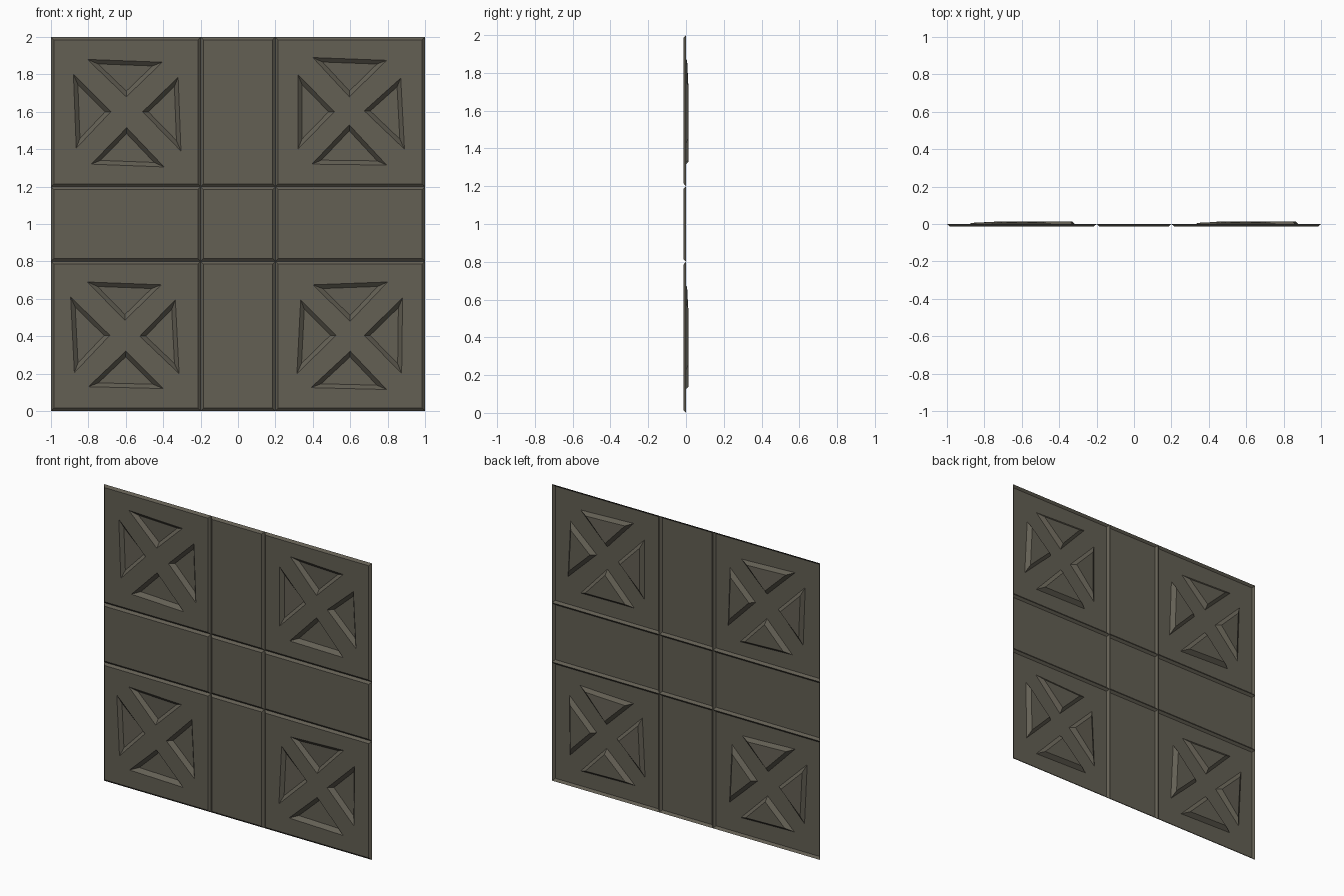
import bpy, bmesh
from mathutils import Vector

if "Cube" in bpy.data.objects:
    bpy.data.objects.remove(bpy.data.objects["Cube"])

FRONT, RIM, DEEP, SHALLOW = -0.0135, 0.0, 0.0135, 0.006
BEVEL, WALL = 0.015, 0.022

mat = bpy.data.materials.new("dark olive grey")
mat.diffuse_color = (0.125, 0.115, 0.088, 1)
mat.use_nodes = True
mat.node_tree.nodes["Principled BSDF"].inputs["Base Color"].default_value = mat.diffuse_color

# Hand-carved triangles (top, left, right, bottom), hundredths from tile centre
CUTS = {
    "upper_left_tile": (-0.6, 1.6, [
        -20.5, 28, 19.5, 26.5, 0.3, 8,   -28, 20, -8, 0, -26.5, -19.5,
        28, 18.5, 9, 0, 29.5, -21,       0.5, -8.5, -18.5, -28, 20.5, -29.5]),
    "upper_right_tile": (0.6, 1.6, [
        -20, 29, 19.5, 27.5, -0.5, 8,    -28, 20, -8.5, 0, -28, -20,
        27, 18, 7.5, 0.5, 29, -20,       -0.5, -7, -20.5, -28, 19.5, -28.5]),
    "lower_left_tile": (-0.6, 0.6 - 0.2, [
        -20.5, 29, 19, 27.5, -0.5, 8.5,  -29.5, 21, -8.5, 0.5, -27.5, -19.5,
        26.5, 19.5, 7.5, 0, 28.5, -20,   0, -8, -20, -27, 20, -28]),
    "lower_right_tile": (0.6, 0.4, [
        -20, 27.5, 20, 29, 0, 8,         -26.5, 19.5, -7.5, 0.5, -28.5, -20,
        28, 20.5, 7.5, 0.5, 27.5, -20,   0, -8, -21, -27.5, 19.5, -28.5]),
}


def ring(bm, points):
    return [bm.verts.new(p) for p in points]


def bridge(bm, a, b):
    n = len(a)
    for i in range(n):
        j = (i + 1) % n
        bm.faces.new((a[i], a[j], b[j], b[i]))


def loop_edges(bm, vs):
    out = []
    for i, v in enumerate(vs):
        w = vs[(i + 1) % len(vs)]
        out.append(bm.edges.get((v, w)) or bm.edges.new((v, w)))
    return out


def rect(x0, x1, z0, z1, y, d=0):
    return [(x0 + d, y, z0 + d), (x1 - d, y, z0 + d),
            (x1 - d, y, z1 - d), (x0 + d, y, z1 - d)]


def sunken_floor(pts, side):
    """Inset triangle by WALL; top and left floors tilt up to a shallow outer edge."""
    lens = [(pts[(i + 1) % 3] - pts[(i + 2) % 3]).length for i in range(3)]
    per = sum(lens)
    centre = sum((p * l for p, l in zip(pts, lens)), Vector()) / per
    radius = (pts[1] - pts[0]).cross(pts[2] - pts[0]).length / per
    floor = [centre + (p - centre) * (1 - WALL / radius) for p in pts]
    apex = 2 if side == 0 else 1
    for i, p in enumerate(floor):
        p.y = SHALLOW if side < 2 and i != apex else DEEP
    return floor


def make_cell(name, x0, x1, z0, z1, cuts=None):
    bm = bmesh.new()
    outer = ring(bm, rect(x0, x1, z0, z1, RIM))
    inner = ring(bm, rect(x0, x1, z0, z1, FRONT, BEVEL))
    if cuts:
        cx, cz, c = cuts
        tris = []
        for s in range(4):
            pts = [Vector((cx + c[k] / 100, FRONT, cz + c[k + 1] / 100))
                   for k in range(s * 6, s * 6 + 6, 2)]
            tris.append((s, pts, ring(bm, pts)))
        # face sheet with four triangular openings
        edges = loop_edges(bm, inner)
        for t in tris:
            edges += loop_edges(bm, t[2])
        bmesh.ops.triangle_fill(bm, edges=edges, use_beauty=True,
                                use_dissolve=False, normal=(0, -1, 0))
        # sloping walls and floors
        for s, pts, vs in tris:
            floor = ring(bm, sunken_floor(pts, s))
            bridge(bm, vs, floor)
            bm.faces.new(floor)
    else:
        bm.faces.new(inner)
    bridge(bm, outer, inner)
    # the sheet faces the front everywhere
    bm.normal_update()
    for f in bm.faces:
        if f.normal.y > 0:
            f.normal_flip()
    me = bpy.data.meshes.new(name)
    bm.to_mesh(me)
    bm.free()
    me.materials.append(mat)
    ob = bpy.data.objects.new(name, me)
    bpy.context.collection.objects.link(ob)


# Nine bevelled cells: corner tiles are carved, the cross between is plain
XS = [("left", -1, -0.2), ("middle", -0.2, 0.2), ("right", 0.2, 1)]
ZS = [("lower", 0, 0.8), ("centre", 0.8, 1.2), ("upper", 1.2, 2)]
for xn, x0, x1 in XS:
    for zn, z0, z1 in ZS:
        name = f"{zn}_{xn}_tile"
        make_cell(name, x0, x1, z0, z1, CUTS.get(name))
